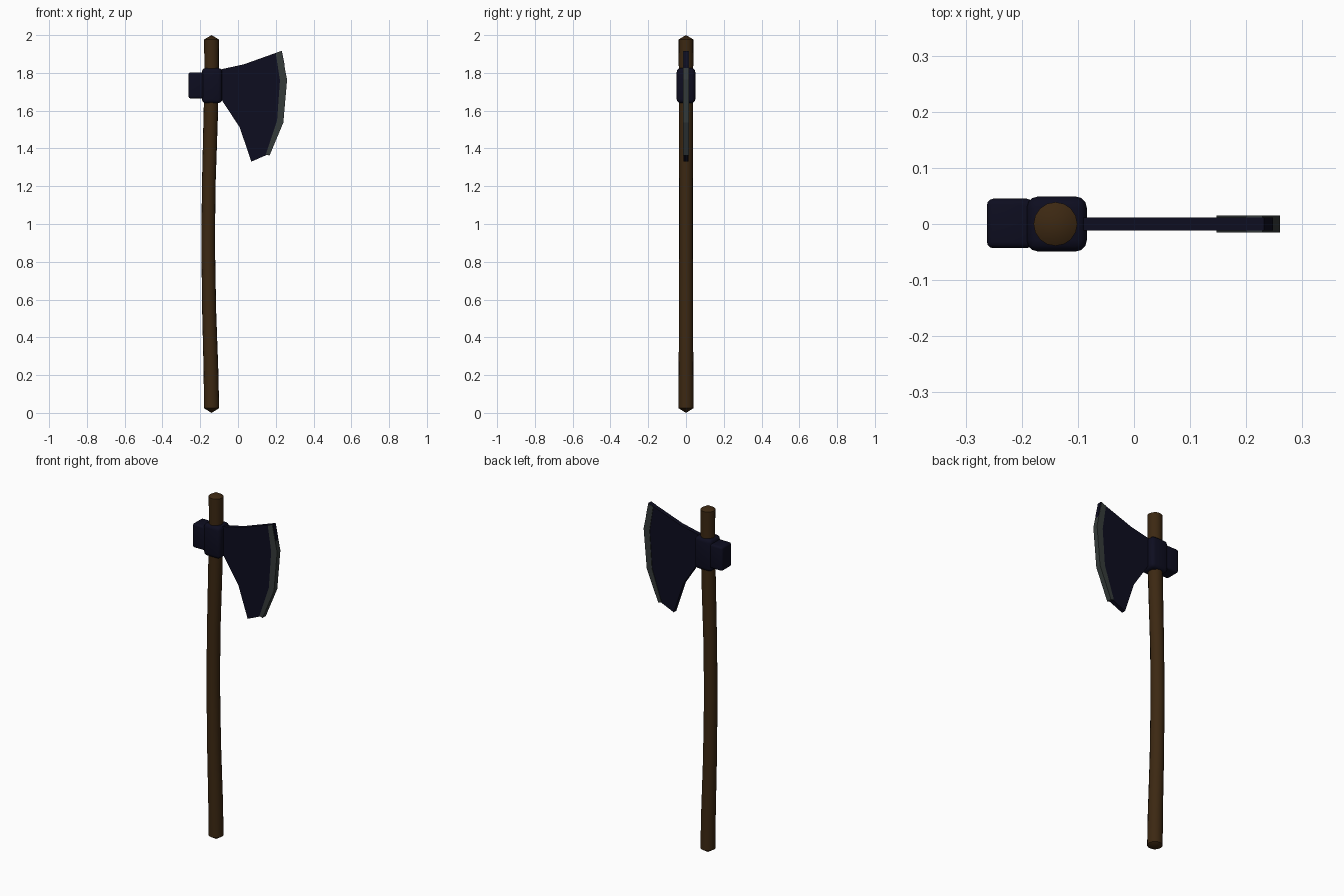
import bpy, bmesh, math
from mathutils import Vector

cube = bpy.data.objects.get("Cube")
if cube:
    bpy.data.objects.remove(cube, do_unlink=True)


def material(name, rgb):
    m = bpy.data.materials.new(name)
    m.use_nodes = True
    color = (*rgb, 1)
    m.diffuse_color = color
    m.node_tree.nodes["Principled BSDF"].inputs["Base Color"].default_value = color
    return m


wood = material("dark wood", (0.045, 0.021, 0.006))
iron = material("dark iron", (0.004, 0.004, 0.014))
steel = material("sharpened steel", (0.035, 0.043, 0.042))


def finish(name, bm, mat, smooth=None):
    bmesh.ops.recalc_face_normals(bm, faces=bm.faces)
    mesh = bpy.data.meshes.new(name)
    bm.to_mesh(mesh)
    bm.free()
    mesh.materials.append(mat)
    obj = bpy.data.objects.new(name, mesh)
    bpy.context.collection.objects.link(obj)
    if smooth:
        bpy.ops.object.select_all(action="DESELECT")
        obj.select_set(True)
        bpy.context.view_layer.objects.active = obj
        bpy.ops.object.shade_smooth_by_angle(angle=math.radians(smooth))
    return obj


def bevelled_block(name, low, high, bevel, mat):
    low, high = Vector(low), Vector(high)
    bm = bmesh.new()
    bmesh.ops.create_cube(bm, size=1)
    bmesh.ops.scale(bm, vec=high - low, verts=bm.verts)
    bmesh.ops.translate(bm, vec=(low + high) / 2, verts=bm.verts)
    bmesh.ops.bevel(bm, geom=bm.edges[:], offset=bevel, segments=3,
                    profile=0.5, affect="EDGES")
    return finish(name, bm, mat, 40)


def plate(name, outline, half_depth, mat):
    """Extrude an x-z outline evenly to both sides of y = 0."""
    bm = bmesh.new()
    face = bm.faces.new([bm.verts.new((x, -half_depth, z)) for x, z in outline])
    new = bmesh.ops.extrude_face_region(bm, geom=[face])["geom"]
    moved = [v for v in new if isinstance(v, bmesh.types.BMVert)]
    bmesh.ops.translate(bm, vec=(0, 2 * half_depth, 0), verts=moved)
    return finish(name, bm, mat)


# Handle: a gently bowed round shaft with shallow pointed ends
SIDES = 16
path = [(-0.14, 0.025, 0.040), (-0.143, 0.22, 0.039), (-0.153, 0.55, 0.037),
        (-0.158, 0.9, 0.036), (-0.155, 1.2, 0.036), (-0.145, 1.55, 0.038),
        (-0.14, 1.75, 0.038), (-0.14, 1.977, 0.039)]
bm = bmesh.new()
rings = []
for cx, z, r in path:
    angles = [2 * math.pi * i / SIDES for i in range(SIDES)]
    rings.append([bm.verts.new((cx + r * math.cos(a), r * math.sin(a), z))
                  for a in angles])
for a, b in zip(rings, rings[1:]):
    for i in range(SIDES):
        j = (i + 1) % SIDES
        bm.faces.new((a[i], a[j], b[j], b[i]))
for ring, tip_z in ((rings[0], 0), (rings[-1], 2)):
    tip = bm.verts.new((-0.14, 0, tip_z))
    for i in range(SIDES):
        bm.faces.new((ring[i], ring[(i + 1) % SIDES], tip))
finish("handle", bm, wood, 40)

# Axe head: collar around the handle and hammer block behind it
bevelled_block("collar", (-0.191, -0.049, 1.64), (-0.084, 0.049, 1.825), 0.02, iron)
bevelled_block("poll", (-0.262, -0.043, 1.665), (-0.18, 0.045, 1.803), 0.011, iron)

# Flaring blade
plate("blade", [(-0.12, 1.812), (-0.085, 1.82), (0.03, 1.845), (0.232, 1.917),
                (0.247, 1.842), (0.25, 1.765), (0.23, 1.54), (0.155, 1.367),
                (0.07, 1.33), (0.01, 1.51), (-0.085, 1.655), (-0.12, 1.67)],
      0.012, iron)

# Cutting edge wrapped along the outer curve of the blade
outer = [(0.229, 1.915), (0.26, 1.765), (0.24, 1.537), (0.167, 1.362)]
inner = [(0.2, 1.904), (0.222, 1.76), (0.207, 1.548), (0.147, 1.368)]
plate("cutting_edge", outer + inner[::-1], 0.0148, steel)
